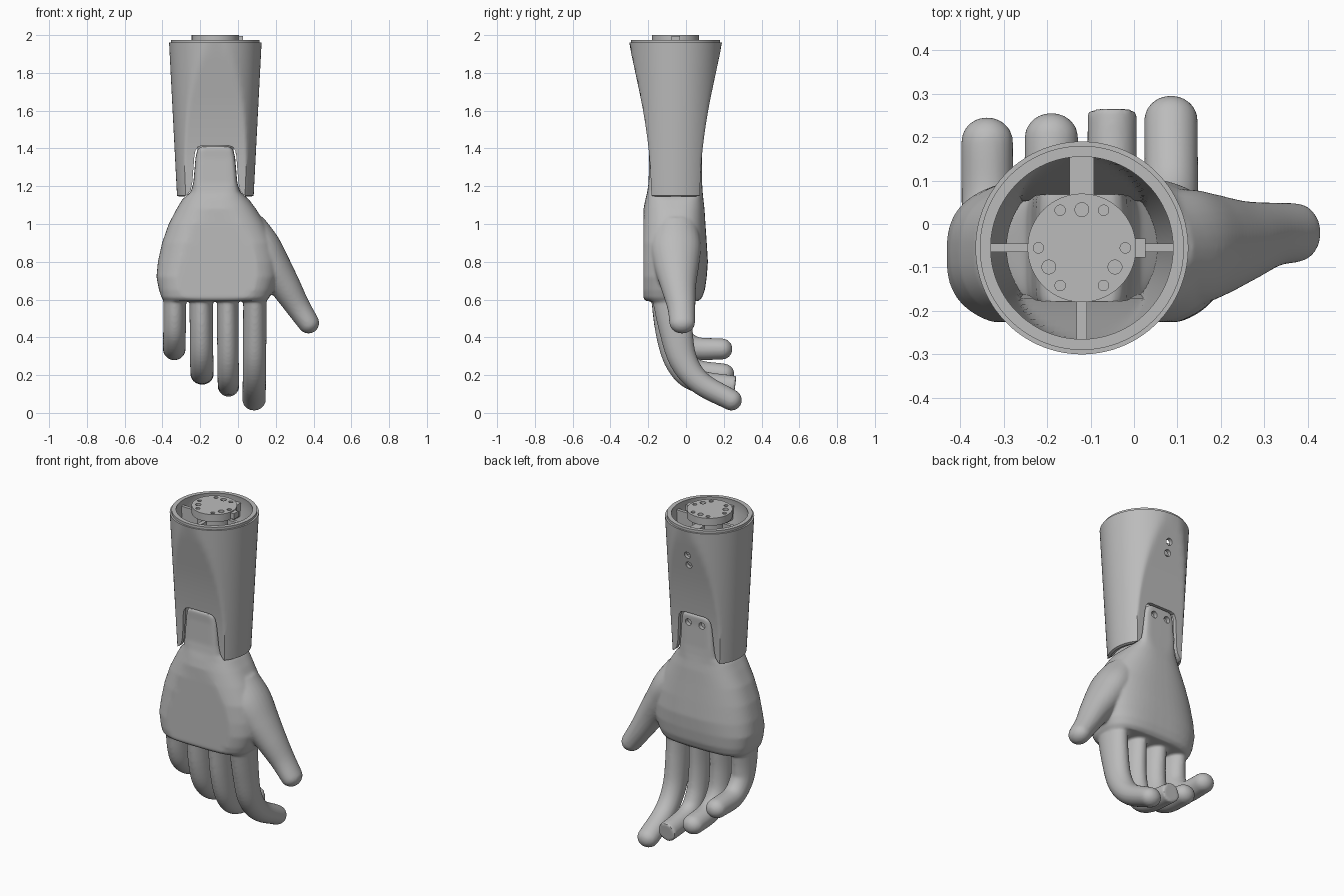
import bpy, bmesh, math
from mathutils import Vector

old = bpy.data.objects.get("Cube")
if old:
    bpy.data.objects.remove(old, do_unlink=True)

CX, CY = -0.12, -0.055      # forearm axis
SEG = 96

grey = bpy.data.materials.new("matte_grey")
grey.use_nodes = True
grey.diffuse_color = (0.5, 0.5, 0.5, 1)
grey.node_tree.nodes["Principled BSDF"].inputs["Base Color"].default_value = (0.5, 0.5, 0.5, 1)


def loft(bm, rings, wrap=False):
    """Skin a list of equal-length rings; cap the ends or close the loop."""
    vs = [[bm.verts.new(p) for p in ring] for ring in rings]
    n = len(vs[0])
    pairs = list(zip(vs, vs[1:])) + ([(vs[-1], vs[0])] if wrap else [])
    for a, b in pairs:
        for i in range(n):
            bm.faces.new((a[i], a[(i + 1) % n], b[(i + 1) % n], b[i]))
    if not wrap:
        bm.faces.new(vs[0])
        bm.faces.new(vs[-1])


def finish(name, bm):
    bmesh.ops.recalc_face_normals(bm, faces=bm.faces[:])
    mesh = bpy.data.meshes.new(name)
    bm.to_mesh(mesh)
    bm.free()
    mesh.materials.append(grey)
    ob = bpy.data.objects.new(name, mesh)
    bpy.context.collection.objects.link(ob)
    return ob


def select(ob):
    bpy.ops.object.select_all(action='DESELECT')
    ob.select_set(True)
    bpy.context.view_layer.objects.active = ob


def smooth(ob, angle=32):
    select(ob)
    bpy.ops.object.shade_smooth_by_angle(angle=math.radians(angle))


def cut(ob, cutter):
    m = ob.modifiers.new("cut", 'BOOLEAN')
    m.operation, m.solver, m.object = 'DIFFERENCE', 'EXACT', cutter
    select(ob)
    bpy.ops.object.modifier_apply(modifier=m.name)
    bpy.data.objects.remove(cutter, do_unlink=True)


def rod(bm, a, b, r, n=32):
    """Closed cylinder between two points."""
    a, b = Vector(a), Vector(b)
    u = (b - a).orthogonal().normalized()
    v = (b - a).normalized().cross(u)
    ang = [2 * math.pi * i / n for i in range(n)]
    loft(bm, [[p + r * (math.cos(t) * u + math.sin(t) * v) for t in ang] for p in (a, b)])


def box(bm, x0, x1, y0, y1, z0, z1):
    loft(bm, [[(x0, y0, z), (x1, y0, z), (x1, y1, z), (x0, y1, z)] for z in (z0, z1)])


def spline(pts, steps=6):
    """Catmull-Rom through tuples of any length."""
    p = [Vector(q) for q in pts]
    p = [2 * p[0] - p[1]] + p + [2 * p[-1] - p[-2]]
    out = []
    for a, b, c, d in zip(p, p[1:], p[2:], p[3:]):
        for s in range(steps):
            t = s / steps
            out.append(0.5 * (2 * b + (c - a) * t + (2 * a - 5 * b + 4 * c - d) * t * t
                              + (3 * b - a - 3 * c + d) * t ** 3))
    return out + [p[-2]]


def digit(bm, path, radii, side, blunt=False):
    """Tapered elliptical tube with a domed tip; radii = (across side, other)."""
    c, r = spline(path), spline(radii)
    dirs = [(c[min(i + 1, len(c) - 1)] - c[max(i - 1, 0)]).normalized() for i in range(len(c))]
    items = [(p, d, q, 1.0) for p, d, q in zip(c, dirs, r)]
    if not blunt:
        for k in range(1, 7):
            a = k * math.pi / 2 / 6.4
            items.append((c[-1] + dirs[-1] * r[-1][1] * math.sin(a), dirs[-1], r[-1], math.cos(a)))
    rings = []
    for p, d, q, s in items:
        u = (side - d * side.dot(d)).normalized()
        v = d.cross(u)
        rings.append([p + s * (q[0] * math.cos(t) * u + q[1] * math.sin(t) * v)
                      for t in (2 * math.pi * i / 28 for i in range(28))])
    loft(bm, rings)


# Forearm shell: round at the top, flattened front and back toward the wrist
def shell_ring(z, r, d):
    return [(CX + r * math.cos(t), CY + max(-d, min(d, r * math.sin(t))), z)
            for t in (2 * math.pi * (i + 0.5) / SEG for i in range(SEG))]


flat = spline([(1.15, 0.128), (1.25, 0.132), (1.4, 0.143), (1.6, 0.172), (1.8, 0.213), (1.96, 0.247)], 3)
outer = [(z, 0.203 + 0.042 * (z - 1.15) / 0.81, d) for z, d in flat]
rim = [(1.96, 0.235, 1), (1.975, 0.235, 1), (1.975, 0.21, 1)]
inner = [(min(z, 1.94), r - 0.03, d - 0.022) for z, r, d in reversed(outer)]
foot = [(1.145, 0.19, 0.115)]
bm = bmesh.new()
loft(bm, [shell_ring(*s) for s in outer + rim + inner + foot], wrap=True)
shell = finish("forearm_shell", bm)

# Arched wrist openings, front and back
half = [(0.165, 1.1), (0.16, 1.148), (0.145, 1.158), (0.13, 1.18), (0.122, 1.22), (0.111, 1.36),
        (0.105, 1.39), (0.092, 1.408), (0.07, 1.415)]
arch = half + [(-x, z) for x, z in reversed(half)]
bm = bmesh.new()
loft(bm, [[(CX + x, y, z) for x, z in arch] for y in (-0.6, 0.5)])
cut(shell, finish("arch_cutter", bm))

# Screw holes high on the back of the shell
bm = bmesh.new()
for z, y in ((1.80, 0.135), (1.735, 0.12)):
    rod(bm, (CX, y, z), (CX, 0.4, z), 0.02, 24)
cut(shell, finish("shell_hole_cutter", bm))
smooth(shell)

# Mounting hub with bolt holes, locating key, neck and spokes
bm = bmesh.new()
rod(bm, (CX, CY, 1.955), (CX, CY, 2.0), 0.125, 64)
hub = finish("mounting_hub", bm)
bm = bmesh.new()
for k in range(9):
    big = k > 5
    a = math.radians(90 + 120 * (k - 6) if big else 60 * k)
    d, r = (0.088, 0.016) if big else (0.1, 0.012)
    x, y = CX + d * math.cos(a), CY + d * math.sin(a)
    rod(bm, (x, y, 1.975 if big else 1.992), (x, y, 2.1), r, 20)
cut(hub, finish("bolt_cutter", bm))
smooth(hub)

bm = bmesh.new()
box(bm, CX + 0.11, CX + 0.146, CY - 0.022, CY + 0.022, 1.96, 1.995)
finish("hub_key", bm)

bm = bmesh.new()
rod(bm, (CX, CY, 1.38), (CX, CY, 1.96), 0.095, 48)
smooth(finish("hub_neck", bm))

bm = bmesh.new()
for s in (-1, 1):
    x0, x1 = sorted((CX + s * 0.08, CX + s * 0.215))
    box(bm, x0, x1, CY - 0.01, CY + 0.01, 1.86, 1.94)
    y0, y1 = sorted((CY + s * 0.08, CY + s * 0.215))
    w = 0.028 if s > 0 else 0.012
    box(bm, CX - w, CX + w, y0, y1, 1.86, 1.94)
finish("hub_spokes", bm)


# Hand body: wrist tongue flowing into a palm with a flat outer face
def hand_ring(z, x0, x1, y0, y1, e):
    ring = []
    for i in range(64):
        t = 2 * math.pi * i / 64
        c, s = math.cos(t), math.sin(t)
        x = (x0 + x1) / 2 + (x1 - x0) / 2 * math.copysign(abs(c) ** (2 / e), c)
        y = (y0 + y1) / 2 + (y1 - y0) / 2 * math.copysign(abs(s) ** (2 / e), s)
        ring.append((x, max(y, -0.226), z))
    return ring


sections = [
    (1.41, -0.195, -0.045, -0.197, 0.087, 9), (1.395, -0.215, -0.025, -0.197, 0.087, 9),
    (1.35, -0.225, -0.015, -0.195, 0.084, 9), (1.22, -0.236, -0.004, -0.198, 0.085, 8),
    (1.17, -0.25, 0.012, -0.205, 0.088, 5), (1.13, -0.295, 0.058, -0.215, 0.092, 3),
    (1.08, -0.325, 0.095, -0.225, 0.098, 2.7), (1.0, -0.367, 0.145, -0.235, 0.103, 2.6),
    (0.9, -0.402, 0.195, -0.245, 0.11, 2.6), (0.8, -0.424, 0.215, -0.25, 0.116, 2.6),
    (0.72, -0.432, 0.21, -0.25, 0.11, 2.8), (0.65, -0.418, 0.185, -0.245, 0.1, 3),
    (0.61, -0.405, 0.165, -0.235, 0.085, 3.2), (0.592, -0.39, 0.15, -0.215, 0.065, 3.4)]
bm = bmesh.new()
loft(bm, [hand_ring(*s) for s in sections])

# Fingers: x at root and tip, half width, then (y, z) along the curl
X, Y = Vector((1, 0, 0)), Vector((0, 1, 0))
fingers = [
    (0.09, 0.085, 0.062, [(-0.08, 0.66), (-0.055, 0.45), (-0.015, 0.28), (0.075, 0.16), (0.24, 0.068)], False),
    (-0.055, -0.05, 0.057, [(-0.08, 0.66), (-0.07, 0.42), (-0.03, 0.26), (0.06, 0.17), (0.26, 0.14)], True),
    (-0.195, -0.19, 0.062, [(-0.08, 0.66), (-0.075, 0.45), (-0.04, 0.31), (0.05, 0.225), (0.2, 0.205)], False),
    (-0.335, -0.338, 0.06, [(-0.08, 0.66), (-0.075, 0.5), (-0.045, 0.41), (0.04, 0.345), (0.19, 0.338)], False)]
for xa, xb, w, curl, blunt in fingers:
    path = [(xa + (xb - xa) * i / 4, y, z) for i, (y, z) in enumerate(curl)]
    digit(bm, path, [(w, t) for t in (0.11, 0.09, 0.075, 0.062, 0.056)], X, blunt)

# Thumb
digit(bm, [(0.05, -0.055, 0.98), (0.12, -0.055, 0.88), (0.18, -0.05, 0.78), (0.248, -0.04, 0.675),
           (0.315, -0.025, 0.565), (0.373, -0.02, 0.477)],
      [(0.12, 0.1), (0.135, 0.105), (0.12, 0.098), (0.095, 0.082), (0.075, 0.066), (0.068, 0.057)], Y)
hand = finish("hand", bm)

# Fuse the digits and palm into one soft skin
fuse = hand.modifiers.new("fuse", 'REMESH')
fuse.mode, fuse.voxel_size = 'VOXEL', 0.008
relax = hand.modifiers.new("relax", 'SMOOTH')
relax.factor, relax.iterations = 0.5, 6
select(hand)
for m in ("fuse", "relax"):
    bpy.ops.object.modifier_apply(modifier=m)

# Screw holes on the back of the wrist tongue
bm = bmesh.new()
for s in (-1, 1):
    rod(bm, (CX + s * 0.045, 0.06, 1.355), (CX + s * 0.045, 0.3, 1.355), 0.02, 24)
cut(hand, finish("tongue_hole_cutter", bm))
hand.data.materials.clear()
hand.data.materials.append(grey)
smooth(hand, 40)
